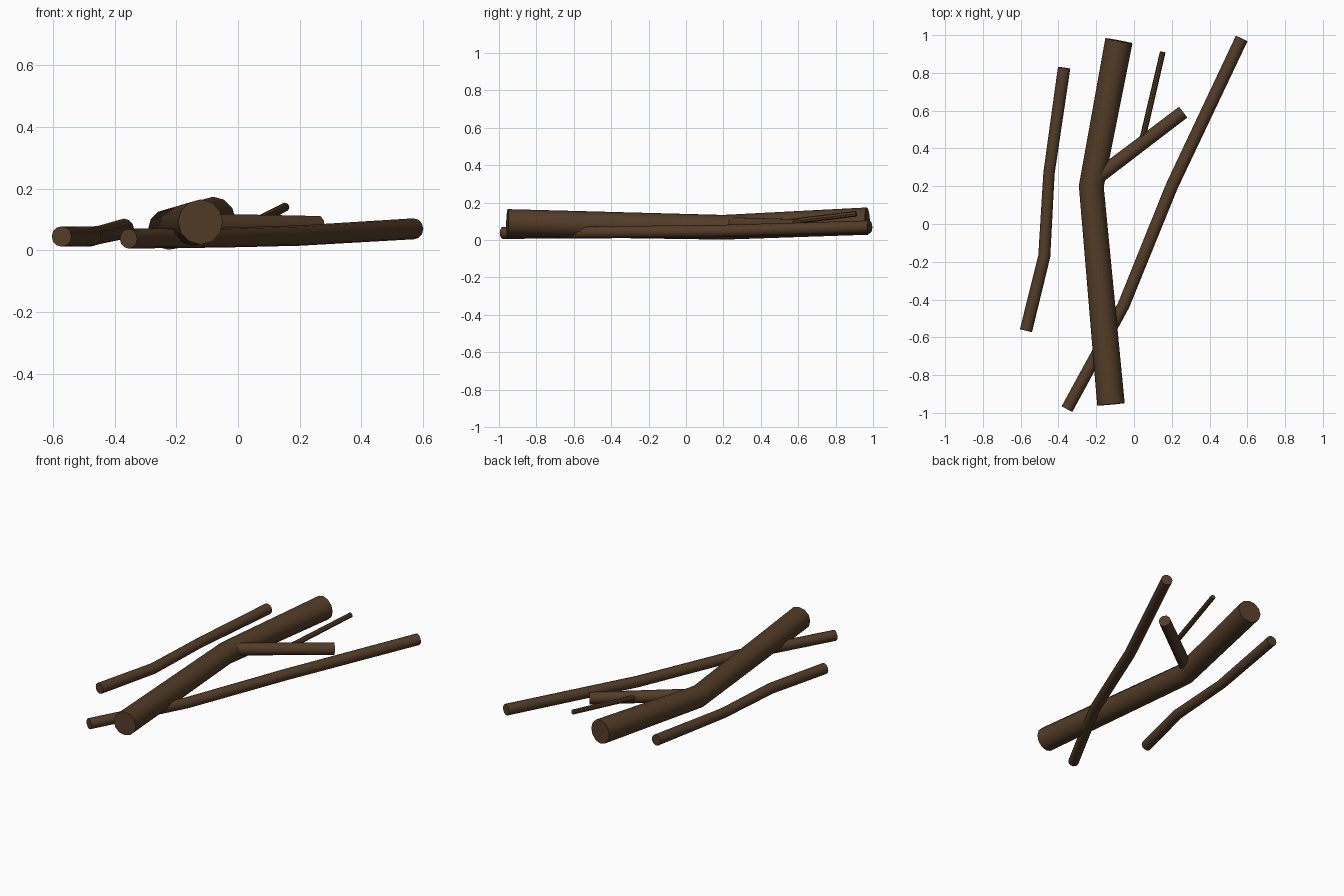
import bpy, bmesh, math
from mathutils import Vector

if "Cube" in bpy.data.objects:
    bpy.data.objects.remove(bpy.data.objects["Cube"])

bark = bpy.data.materials.new("bark")
bark.diffuse_color = (0.085, 0.045, 0.02, 1)
bark.use_nodes = True
bark.node_tree.nodes["Principled BSDF"].inputs["Base Color"].default_value = bark.diffuse_color


def stick(name, pts, sides):
    """Capped tube through (x, y, z, radius) points with mitred bends."""
    P = [Vector(p[:3]) for p in pts]
    dirs = [(b - a).normalized() for a, b in zip(P, P[1:])]
    bm = bmesh.new()
    rings = []
    for i, p in enumerate(P):
        t = (dirs[max(i - 1, 0)] + dirs[min(i, len(dirs) - 1)]).normalized()
        side = t.cross(Vector((0, 0, 1))).normalized()
        up = side.cross(t)
        r = pts[i][3]
        angles = [2 * math.pi * k / sides for k in range(sides)]
        rings.append([bm.verts.new(p + r * (math.cos(a) * side + math.sin(a) * up))
                      for a in angles])
    for a, b in zip(rings, rings[1:]):
        for k in range(sides):
            n = (k + 1) % sides
            bm.faces.new((a[k], a[n], b[n], b[k]))
    bm.faces.new(rings[0])
    bm.faces.new(rings[-1])
    bmesh.ops.recalc_face_normals(bm, faces=bm.faces)
    mesh = bpy.data.meshes.new(name)
    bm.to_mesh(mesh)
    bm.free()
    mesh.materials.append(bark)
    ob = bpy.data.objects.new(name, mesh)
    bpy.context.collection.objects.link(ob)
    bpy.context.view_layer.objects.active = ob
    ob.select_set(True)
    bpy.ops.object.shade_smooth_by_angle(angle=math.radians(40))
    ob.select_set(False)


# Thick bent log
stick("main_log", [(-0.122, -0.955, 0.092, 0.073), (-0.226, 0.20, 0.068, 0.066),
                   (-0.08, 0.97, 0.101, 0.073)], 12)
# Side branch and its twig
stick("side_branch", [(-0.21, 0.235, 0.085, 0.038), (0.26, 0.592, 0.077, 0.036)], 10)
stick("twig", [(0.04, 0.43, 0.083, 0.016), (0.152, 0.91, 0.14, 0.015)], 8)
# Long thin stick crossing under the log
stick("long_stick", [(-0.355, -0.98, 0.038, 0.032), (-0.055, -0.43, 0.041, 0.032),
                     (0.2, 0.2, 0.048, 0.033), (0.57, 0.982, 0.07, 0.034)], 12)
# Short loose stick on the left
stick("short_stick", [(-0.572, -0.565, 0.045, 0.033), (-0.475, -0.17, 0.045, 0.032),
                      (-0.45, 0.27, 0.05, 0.03), (-0.37, 0.827, 0.07, 0.033)], 12)
